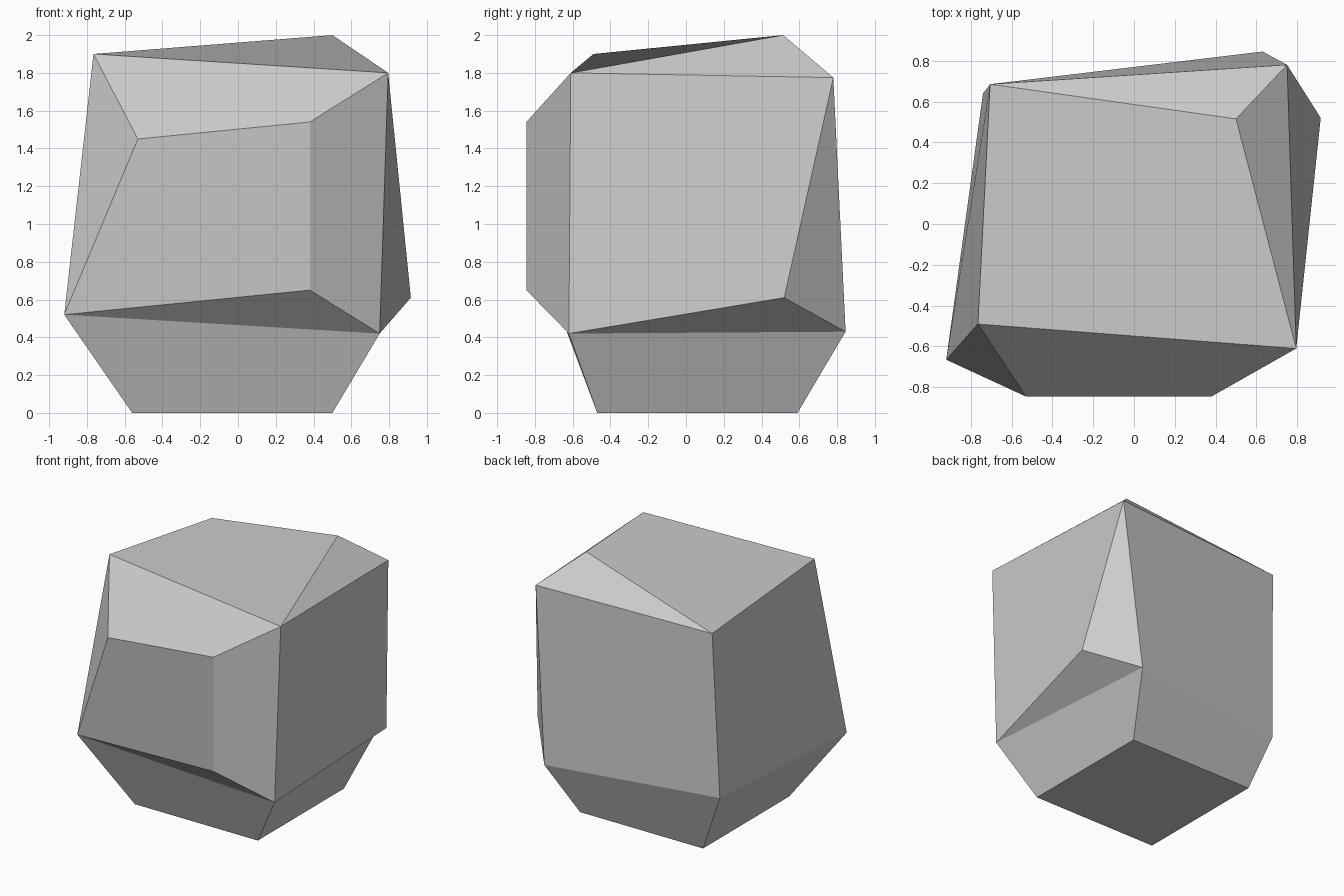
import bpy
import bmesh

default_cube = bpy.data.objects.get("Cube")
if default_cube:
    bpy.data.objects.remove(default_cube, do_unlink=True)


def flat_material(name, value):
    material = bpy.data.materials.new(name)
    material.use_nodes = True
    colour = (value, value, value, 1)
    material.diffuse_color = colour
    shader = material.node_tree.nodes["Principled BSDF"]
    shader.inputs["Base Color"].default_value = colour
    return material


# Corners of the chipped block, one named point each
corners = {
    # front chip
    "front_top_left": (-.53, -.845, 1.45),
    "front_top_right": (.38, -.845, 1.54),
    "front_low_right": (.38, -.845, .65),
    # upper rim
    "rim_front_left": (-.765, -.49, 1.9),
    "rim_front_right": (.795, -.61, 1.8),
    "rim_back_right": (.75, .78, 1.775),
    "rim_back_left": (-.705, .685, 1.75),
    "peak": (.5, .515, 2),
    # waist
    "waist_front_left": (-.92, -.665, .52),
    "waist_front_right": (.75, -.62, .42),
    "waist_right": (.915, .52, .61),
    "waist_back_right": (.63, .845, .43),
    "waist_back_left": (-.74, .64, .46),
    # base
    "base_front_left": (-.56, -.47, 0),
    "base_front_right": (.5, -.47, 0),
    "base_back_right": (.5, .59, 0),
    "base_back_left": (-.56, .59, 0),
}

# Flat facets, each listed by its corner names
facets = [
    # large sides
    "rim_front_left rim_front_right peak rim_back_left",
    "front_top_left front_top_right front_low_right waist_front_left",
    "rim_front_right waist_front_right waist_right rim_back_right",
    "rim_back_left rim_back_right waist_back_right waist_back_left",
    "rim_back_left waist_back_left waist_front_left rim_front_left",
    "base_front_left base_front_right base_back_right base_back_left",
    # front bevels
    "rim_front_left front_top_left front_top_right rim_front_right",
    "front_low_right front_top_right rim_front_right waist_front_right",
    # corner chips
    "front_low_right waist_front_right waist_front_left",
    "front_top_left waist_front_left rim_front_left",
    "rim_front_right rim_back_right peak",
    "rim_back_left peak rim_back_right",
    "waist_front_right waist_back_right waist_right",
    "rim_back_right waist_right waist_back_right",
]

# Tapered skirt from the waist down to the base
ring = ["front_left", "front_right", "back_right", "back_left"]
for here, after in zip(ring, ring[1:] + ring[:1]):
    facets.append(f"waist_{here} waist_{after} base_{after} base_{here}")

bm = bmesh.new()
points = {name: bm.verts.new(place) for name, place in corners.items()}
for facet in facets:
    bm.faces.new([points[name] for name in facet.split()])
bmesh.ops.recalc_face_normals(bm, faces=bm.faces)

mesh = bpy.data.meshes.new("rock")
bm.to_mesh(mesh)
bm.free()
mesh.materials.append(flat_material("stone grey", .6))
rock = bpy.data.objects.new("rock", mesh)
bpy.context.collection.objects.link(rock)
